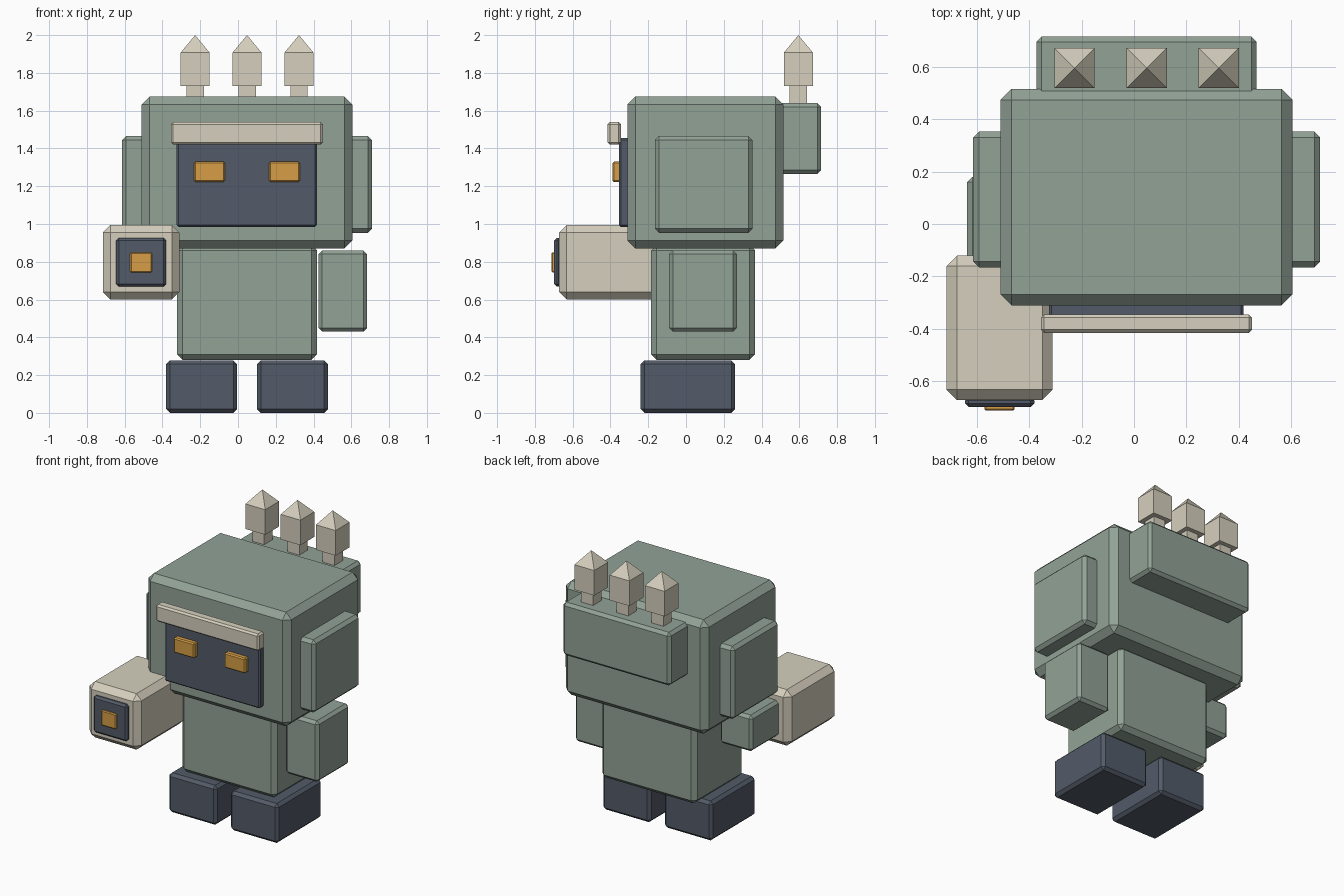
import bpy
import bmesh
from math import radians, sqrt

cube = bpy.data.objects.get("Cube")
if cube:
    bpy.data.objects.remove(cube, do_unlink=True)


def make_material(name, rgb):
    """Flat material from 0-255 display values."""
    color = [((c / 255 + 0.055) / 1.055) ** 2.4 for c in rgb] + [1.0]
    mat = bpy.data.materials.new(name)
    mat.use_nodes = True
    mat.diffuse_color = color
    mat.node_tree.nodes["Principled BSDF"].inputs["Base Color"].default_value = color
    return mat


green = make_material("sage green", (146, 162, 150))
slate = make_material("dark slate", (83, 91, 104))
bone = make_material("bone", (213, 207, 189))
amber = make_material("amber", (214, 158, 70))

MID = 0.048  # symmetry plane of the head and body


def add_object(name, bm, mat):
    mesh = bpy.data.meshes.new(name)
    bmesh.ops.recalc_face_normals(bm, faces=bm.faces)
    bm.to_mesh(mesh)
    bm.free()
    mesh.materials.append(mat)
    obj = bpy.data.objects.new(name, mesh)
    bpy.context.collection.objects.link(obj)
    return obj


def box(name, mat, xs, ys, zs, chamfer=0.0):
    """Chamfered box given its extent along each axis."""
    bm = bmesh.new()
    bmesh.ops.create_cube(bm, size=1)
    for v in bm.verts:
        for axis, (lo, hi) in enumerate((xs, ys, zs)):
            v.co[axis] = hi if v.co[axis] > 0 else lo
    obj = add_object(name, bm, mat)
    if chamfer:
        mod = obj.modifiers.new("chamfer", "BEVEL")
        mod.width = chamfer
        mod.segments = 1
    return obj


def pair(name, mat, inner, outer, ys, zs, chamfer):
    """Matching boxes on both sides of the symmetry plane."""
    for side, s in (("left", 1), ("right", -1)):
        xs = sorted((MID + s * inner, MID + s * outer))
        box(f"{side}_{name}", mat, xs, ys, zs, chamfer)


# Head and body
box("head", green, (-0.51, 0.605), (-0.31, 0.515), (0.87, 1.675), 0.042)
box("body", green, (-0.323, 0.418), (-0.185, 0.365), (0.28, 0.89), 0.03)
pair("ear", green, 0.5, 0.662, (-0.165, 0.352), (0.953, 1.466), 0.022)
pair("foot", slate, 0.053, 0.428, (-0.24, 0.26), (0, 0.278), 0.02)

# Face
box("face_panel", slate, (-0.325, 0.418), (-0.355, -0.28), (0.985, 1.455), 0.01)
box("brow", bone, (-0.355, 0.45), (-0.415, -0.345), (1.42, 1.54), 0.012)
pair("eye", amber, 0.117, 0.28, (-0.39, -0.34), (1.223, 1.33), 0.008)

# Arms and forearm cannon
box("left_arm", green, (0.426, 0.684), (-0.09, 0.27), (0.43, 0.86), 0.02)
box("right_arm", green, (-0.637, -0.385), (-0.2, 0.18), (0.668, 0.922), 0.02)
box("cannon", bone, (-0.715, -0.31), (-0.672, -0.12), (0.6, 0.995), 0.04)
box("cannon_plate", slate, (-0.645, -0.38), (-0.698, -0.66), (0.668, 0.927), 0.014)
box("cannon_light", amber, (-0.571, -0.455), (-0.712, -0.68), (0.743, 0.85), 0.006)

# Back pack
box("back_pack", green, (-0.372, 0.468), (0.48, 0.715), (1.265, 1.64), 0.02)

# Spikes: one square profile from stem to tip
profile = [(0.046, 1.62), (0.046, 1.73), (0.077, 1.73), (0.077, 1.907)]
for label, x in (("right", MID - 0.275), ("middle", MID), ("left", MID + 0.275)):
    bm = bmesh.new()
    rings = []
    for r, z in profile:
        rings.append([bm.verts.new((x + sx * r, 0.595 + sy * r, z))
                      for sx, sy in ((-1, -1), (1, -1), (1, 1), (-1, 1))])
    tip = bm.verts.new((x, 0.595, 2.0))
    bm.faces.new(rings[0])
    for i in range(4):
        j = (i + 1) % 4
        for low, high in zip(rings, rings[1:]):
            bm.faces.new((low[i], low[j], high[j], high[i]))
        bm.faces.new((rings[-1][i], rings[-1][j], tip))
    add_object(f"{label}_spike", bm, bone)
